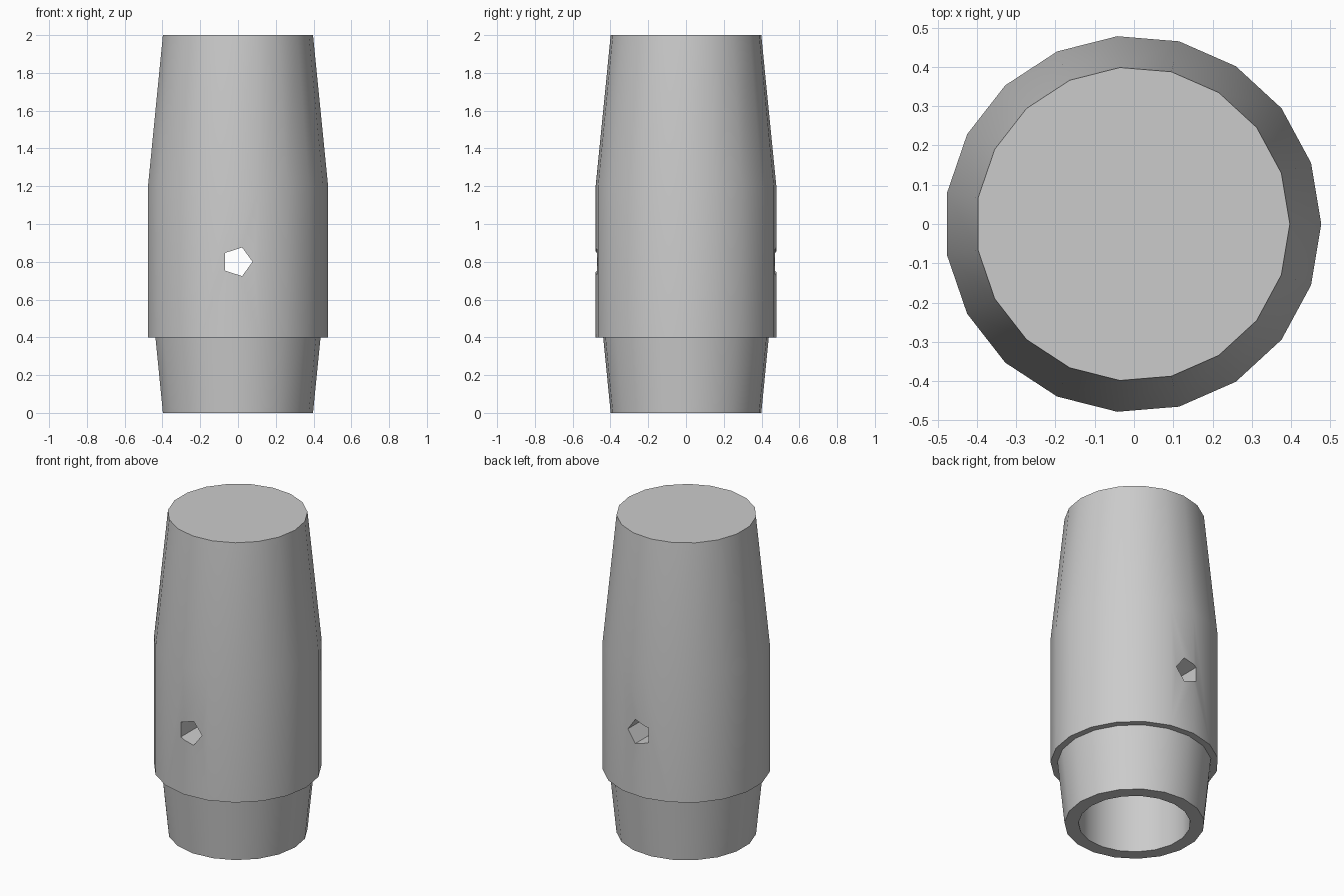
import bpy
import bmesh
from math import cos, sin, tau, radians, pi
from mathutils import Matrix

SIDES = 19
SHIFT = -0.003

cube = bpy.data.objects.get("Cube")
if cube:
    bpy.data.objects.remove(cube, do_unlink=True)

# Plain grey finish
grey = bpy.data.materials.new("plain grey")
grey.use_nodes = True
color = (0.6, 0.6, 0.6, 1)
grey.diffuse_color = color
grey.node_tree.nodes["Principled BSDF"].inputs["Base Color"].default_value = color


def add_object(name, bm):
    bmesh.ops.recalc_face_normals(bm, faces=bm.faces)
    mesh = bpy.data.meshes.new(name)
    bm.to_mesh(mesh)
    bm.free()
    obj = bpy.data.objects.new(name, mesh)
    bpy.context.collection.objects.link(obj)
    mesh.materials.append(grey)
    return obj


def lathe(name, profile):
    """Spin (radius, height) pairs into a closed faceted solid."""
    bm = bmesh.new()
    rings = [[bm.verts.new((r * cos(tau * i / SIDES) + SHIFT, r * sin(tau * i / SIDES), z))
              for i in range(SIDES)] for r, z in profile]
    for low, high in zip(rings, rings[1:]):
        for i in range(SIDES):
            j = (i + 1) % SIDES
            bm.faces.new((low[i], low[j], high[j], high[i]))
    bm.faces.new(rings[0])
    bm.faces.new(rings[-1])
    return add_object(name, bm)


# Sleeve: blind bore, tapered foot, step, straight body, tapered shoulder
sleeve = lathe("sleeve_body", [(0.32, 0.4), (0.32, 0), (0.4, 0), (0.44, 0.4),
                               (0.48, 0.4), (0.48, 1.2), (0.4, 2)])

# Five-sided pin hole running front to back
bm = bmesh.new()
bmesh.ops.create_cone(bm, cap_ends=True, segments=5, radius1=0.08, radius2=0.08, depth=2)
right_most = max(bm.verts, key=lambda v: v.co.y)
bmesh.ops.rotate(bm, verts=bm.verts, matrix=Matrix.Rotation(-pi / 2, 3, "Z")
                 if abs(right_most.co.x) < 0.01 else Matrix.Identity(3))
bmesh.ops.rotate(bm, verts=bm.verts, matrix=Matrix.Rotation(pi / 2, 3, "X"))
bmesh.ops.translate(bm, verts=bm.verts, vec=(SHIFT, 0, 0.8))
cutter = add_object("pin_hole_cutter", bm)
cutter.hide_render = True

hole = sleeve.modifiers.new("pin_hole", "BOOLEAN")
hole.object = cutter
hole.operation = "DIFFERENCE"
hole.solver = "EXACT"

bpy.context.view_layer.objects.active = sleeve
sleeve.select_set(True)
bpy.ops.object.modifier_apply(modifier=hole.name)
bpy.data.objects.remove(cutter, do_unlink=True)

# Smooth sides with crisp rims
bpy.ops.object.select_all(action="DESELECT")
sleeve.select_set(True)
bpy.ops.object.shade_smooth_by_angle(angle=radians(30))
